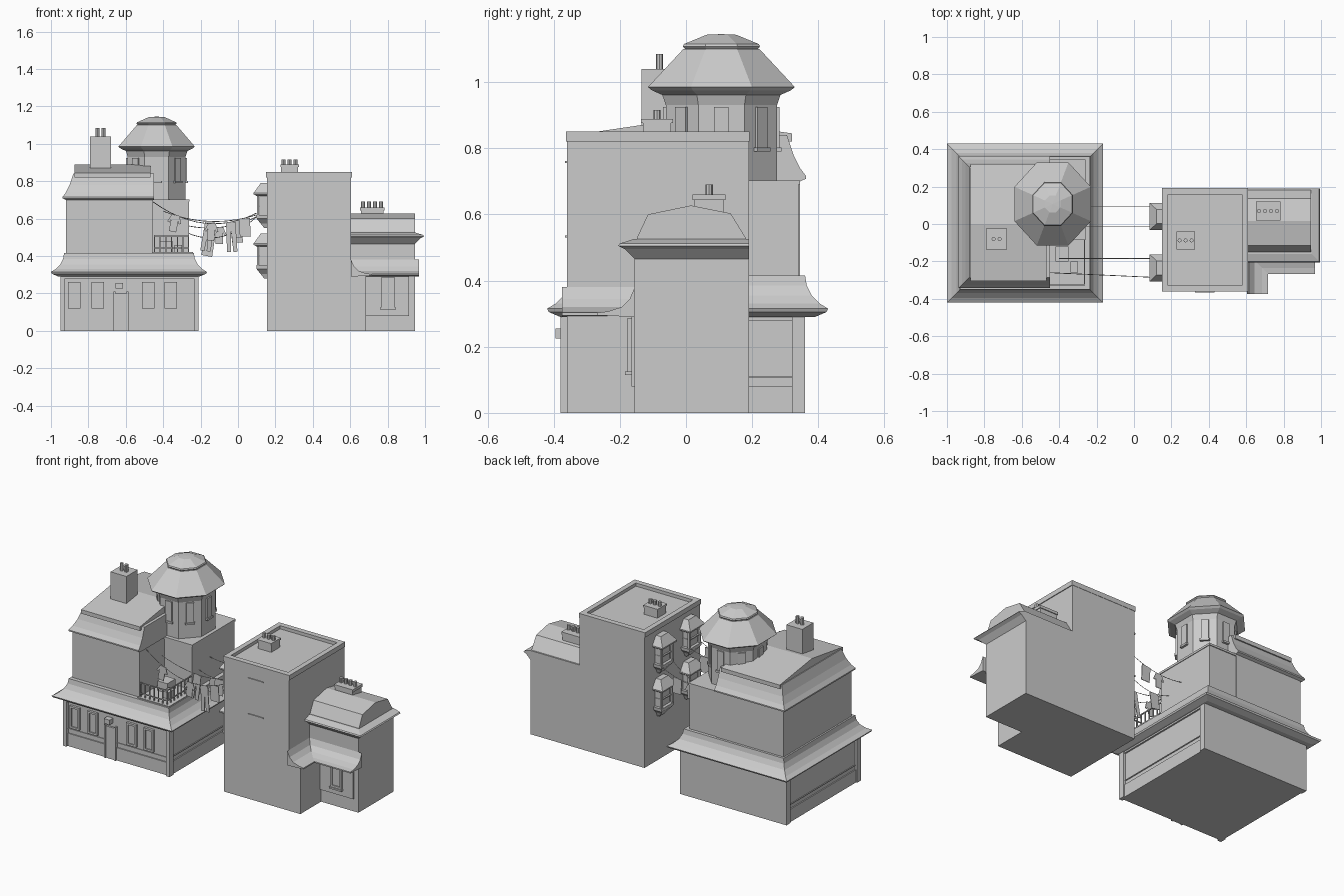
import bpy, bmesh, math
from mathutils import Vector

if "Cube" in bpy.data.objects:
    bpy.data.objects.remove(bpy.data.objects["Cube"])


def mesh(name, verts, faces):
    me = bpy.data.meshes.new(name)
    me.from_pydata(verts, [], faces)
    bm = bmesh.new()
    bm.from_mesh(me)
    bmesh.ops.recalc_face_normals(bm, faces=bm.faces)
    bm.to_mesh(me)
    bm.free()
    ob = bpy.data.objects.new(name, me)
    bpy.context.collection.objects.link(ob)
    return ob


def loft(name, rings):
    """Closed solid through rings of equal point count."""
    n = len(rings[0])
    faces = [(i * n + j, i * n + (j + 1) % n, (i + 1) * n + (j + 1) % n, (i + 1) * n + j)
             for i in range(len(rings) - 1) for j in range(n)]
    faces += [tuple(range(n)), tuple(range((len(rings) - 1) * n, len(rings) * n))]
    return mesh(name, [p for r in rings for p in r], faces)


def rect(x0, x1, y0, y1, z, d=0):
    return [(x0 + d, y0 + d, z), (x1 - d, y0 + d, z), (x1 - d, y1 - d, z), (x0 + d, y1 - d, z)]


def box(name, x0, x1, y0, y1, z0, z1):
    return loft(name, [rect(x0, x1, y0, y1, z0), rect(x0, x1, y0, y1, z1)])


def extrude_x(name, x0, x1, prof):
    return loft(name, [[(x, y, z) for y, z in prof] for x in (x0, x1)])


def window(name, xc, w, y, z0, z1, t=0.012):
    """Framed window on a front wall at depth y."""
    a, b = xc - w / 2, xc + w / 2
    box(name + "_pane", a, b, y - 0.003, y + 0.01, z0, z1)
    for i, (p, q, r, s) in enumerate([(a, a + t, z0, z1), (b - t, b, z0, z1),
                                      (a, b, z0, z0 + t), (a, b, z1 - t, z1)]):
        box(f"{name}_frame_{i}", p, q, y - 0.01, y + 0.01, r, s)


def chimney(name, x0, x1, y0, y1, z0, z1, ztop, pots):
    box(name, x0, x1, y0, y1, z0, z1)
    for i in range(pots):
        xc = (x0 + x1) / 2 + (i - (pots - 1) / 2) * 0.032
        yc = (y0 + y1) / 2
        loft(f"{name}_pot_{i}", [[(xc + .011 * math.cos(k * math.pi / 4), yc + .011 * math.sin(k * math.pi / 4), z)
                                  for k in range(8)] for z in (z1 - .01, ztop)])


# --- left building: ground floor, recessed on three sides
box("shop_floor", -.935, -.225, -.36, .36, 0, .31)
for i, (x, y) in enumerate([(-.95, -.38), (-.235, -.38), (-.95, .32), (-.235, .32)]):
    box(f"shop_post_{i}", x, x + .025, y, y + .04, 0, .3)
box("shop_lintel", -.945, -.215, -.375, .36, .28, .3)
box("shop_plinth", -.942, -.218, -.367, .36, 0, .08)
box("shop_dado_band", -.94, -.22, -.364, .36, .105, .11)
for i, x in enumerate([-.875, -.75, -.48, -.36]):
    window(f"shop_window_{i}", x, .067, -.365, .12, .26)
box("shop_door", -.655, -.595, -.372, -.35, 0, .2)
for x in (-.665, -.595):
    box("door_jamb", x, x + .01, -.378, -.35, 0, .21)
box("shop_lamp", -.655, -.615, -.395, -.36, .225, .255)

# skirt roof with flared eave
S = (-1, -.166, -.42, .43)
loft("skirt_roof", [rect(*S, z, d) for d, z in
                    [(.04, .29), (.005, .305), (0, .315), (.025, .33), (.05, .355), (.065, .385), (.07, .415)]])

# upper storey, side block and mansard
box("upper_storey", -.92, -.455, -.325, .345, .4, .72)
box("tower_block", -.46, -.262, -.08, .34, .4, .7)
box("block_coping", -.46, -.258, -.085, .345, .69, .703)
loft("mansard_roof", [[(-.92 - d, -.325 - d, z), (-.45, -.325 - d, z), (-.45, .345 + d, z), (-.92 - d, .345 + d, z)]
                      for d, z in [(0, .7), (.018, .708), (.018, .716), (0, .74), (-.02, .78), (-.04, .84)]])
extrude_x("low_gable", -.875, -.468, [(-.305, .82), (-.305, .845), (.0, .89), (.32, .845), (.32, .82)])
chimney("tall_chimney", -.79, -.68, -.135, -.025, .84, 1.04, 1.085, 2)


# --- octagonal tower
def octagon(r, z):
    k = r / math.cos(math.pi / 8)
    return [(-.435 + .92 * k * math.cos(a), .107 + k * math.sin(a), z)
            for a in [math.pi * (2 * i + 1) / 8 for i in range(8)]]


loft("tower_body", [octagon(r, z) for r, z in [(.168, .68), (.168, .93), (.18, .965), (.18, .985)]])
loft("tower_roof", [octagon(r, z) for r, z in [(.165, .955), (.21, .975), (.222, .985), (.115, 1.1)]])
loft("tower_cap", [octagon(r, z) for r, z in [(.1, 1.09), (.117, 1.108), (.113, 1.115), (.045, 1.143), (.001, 1.145)]])
for i in range(8):
    a = i * math.pi / 4
    win = box(f"tower_window_{i}", -.008, .008, -.022, .022, .8, .925)
    win.location = (-.435 + .155 * math.cos(a), .107 + .168 * math.sin(a), 0)
    win.rotation_euler.z = a
    sill = box(f"tower_sill_{i}", -.012, .014, -.028, .028, .79, .802)
    sill.location, sill.rotation_euler = win.location, win.rotation_euler

# --- terrace with railing and crates
box("terrace_floor", -.46, -.24, -.34, -.08, .39, .42)
for z in (.44, .505):
    box("rail_front", -.45, -.262, -.328, -.322, z, z + .006)
    box("rail_side", -.268, -.262, -.328, -.08, z, z + .006)
for i in range(7):
    x, y = -.449 + i * .0305, -.325 + i * .0345
    box("rail_bar_front", x, x + .005, -.328, -.322, .41, .51)
    box("rail_bar_side", -.268, -.262, y, y + .005, .41, .51)
box("crate_large", -.42, -.35, -.2, -.12, .42, .48)
box("crate_small", -.34, -.3, -.26, -.2, .42, .46)

# --- right building: tall block with parapet
box("tall_block", .155, .605, -.36, .19, 0, .83)
P = (.15, .61, -.36, .19)
for n, a, b, c, d in [("front", .15, .61, -.362, -.328), ("back", .15, .61, .158, .192),
                      ("left", .15, .182, -.33, .16), ("right", .578, .61, -.33, .16)]:
    box("parapet_" + n, a, b, c, d, .82, .85)
chimney("block_chimney", .23, .322, -.13, -.045, .82, .88, .915, 3)
box("block_chimney_cap", .226, .326, -.136, -.04, .876, .888)
for z in (.53, .755):
    box("front_ledge", .325, .43, -.366, -.35, z, z + .006)

# annex, side porch and roof
box("annex", .6, .945, -.155, .19, 0, .49)
loft("annex_cornice", [[(.6, -.155 - d, z), (.945 + d, -.155 - d, z), (.945 + d, .19, z), (.6, .19, z)]
                       for d, z in [(0, .465), (.02, .485), (.03, .495), (.05, .505), (.045, .512), (.005, .525)]])
extrude_x("annex_roof", .6, .945, [(-.152, .5), (-.148, .53), (-.115, .6), (.015, .627), (.135, .603), (.18, .53), (.19, .5)])
chimney("annex_chimney", .657, .777, .025, .115, .59, .65, .69, 4)
box("annex_chimney_cap", .652, .782, .02, .12, .643, .66)
box("porch", .6, .685, -.36, -.15, 0, .3)
box("annex_shop_front", .68, .915, -.165, -.15, .08, .3)
window("annex_window", .803, .075, -.168, .125, .285)
box("annex_window_sill", .76, .846, -.185, -.16, .115, .125)

# swept awning turning the inside corner
prof = [(0, .29), (0, .38), (.015, .345), (.04, .32), (.08, .307), (.112, .303), (.112, .295)]
loft("swept_awning", [[(.605 + d, -.375, z) for d, z in prof],
                      [(.605 + d, -.155 - d, z) for d, z in prof],
                      [(.968, -.155 - d, z) for d, z in prof]])

# --- four oriel windows on the left wall of the tall block
for i, (yc, z) in enumerate([(y, z) for y in (.04, -.235) for z in (.28, .55)]):
    n = f"oriel_{i}"

    def ring(w, x, zz):
        return [(x, yc - w, z + zz), (.16, yc - w, z + zz), (.16, yc + w, z + zz), (x, yc + w, z + zz)]
    loft(n + "_base", [ring(.025, .14, 0), ring(.035, .12, .025), ring(.06, .1, .05), ring(.062, .097, .07)])
    loft(n + "_glass", [ring(.045, .115, .06), ring(.045, .115, .19)])
    for s in (-1, 1):
        box(n + "_post", .101, .113, yc + s * .052 - .006, yc + s * .052 + .006, z + .06, z + .185)
    box(n + "_crossbar", .106, .16, yc - .048, yc + .048, z + .115, z + .122)
    loft(n + "_roof", [ring(.058, .1, .17), ring(.073, .084, .18), ring(.073, .084, .188), ring(.04, .118, .235), ring(.037, .121, .24)])

# --- washing lines with clothes
lines = [((-.455, -.26, .69), (.1, -.285, .63), .085), ((-.4, -.185, .64), (.1, -.185, .62), .045),
         ((-.262, -.012, .52), (.1, -.012, .61), .06), ((-.262, .095, .56), (.1, .095, .61), .03)]


def on_line(k, t):
    a, b, sag = Vector(lines[k][0]), Vector(lines[k][1]), lines[k][2]
    return a.lerp(b, t) - Vector((0, 0, sag * 4 * t * (1 - t)))


for k in range(4):
    cu = bpy.data.curves.new(f"washing_line_{k}", 'CURVE')
    cu.dimensions = '3D'
    cu.bevel_depth, cu.bevel_resolution = .002, 0
    sp = cu.splines.new('POLY')
    sp.points.add(12)
    for i in range(13):
        sp.points[i].co = (*on_line(k, i / 12), 1)
    bpy.context.collection.objects.link(bpy.data.objects.new(f"washing_line_{k}", cu))

shirt = [(-.02, 0), (.02, 0), (.038, -.04), (.026, -.045), (.02, -.03), (.02, -.09), (-.02, -.09), (-.02, -.03), (-.026, -.045), (-.038, -.04)]
trousers = [(-.025, 0), (.025, 0), (.028, -.16), (.006, -.16), (0, -.05), (-.006, -.16), (-.028, -.16)]
towel = [(-.03, 0), (.03, 0), (.025, -.1), (-.033, -.095)]
for i, (k, t, shape, tilt) in enumerate([(0, .22, shirt, .2), (0, .57, shirt, .1), (0, .75, trousers, -.05), (0, .88, towel, -.1),
                                         (1, .5, trousers, .15), (1, .8, towel, 0),
                                         (2, .3, towel, .1), (3, .45, shirt, 0), (3, .7, towel, -.1)]):
    cloth = loft(f"laundry_{i}", [[(x, y, z) for x, z in shape] for y in (-.002, .002)])
    cloth.location = on_line(k, t)
    cloth.rotation_euler.y = tilt
